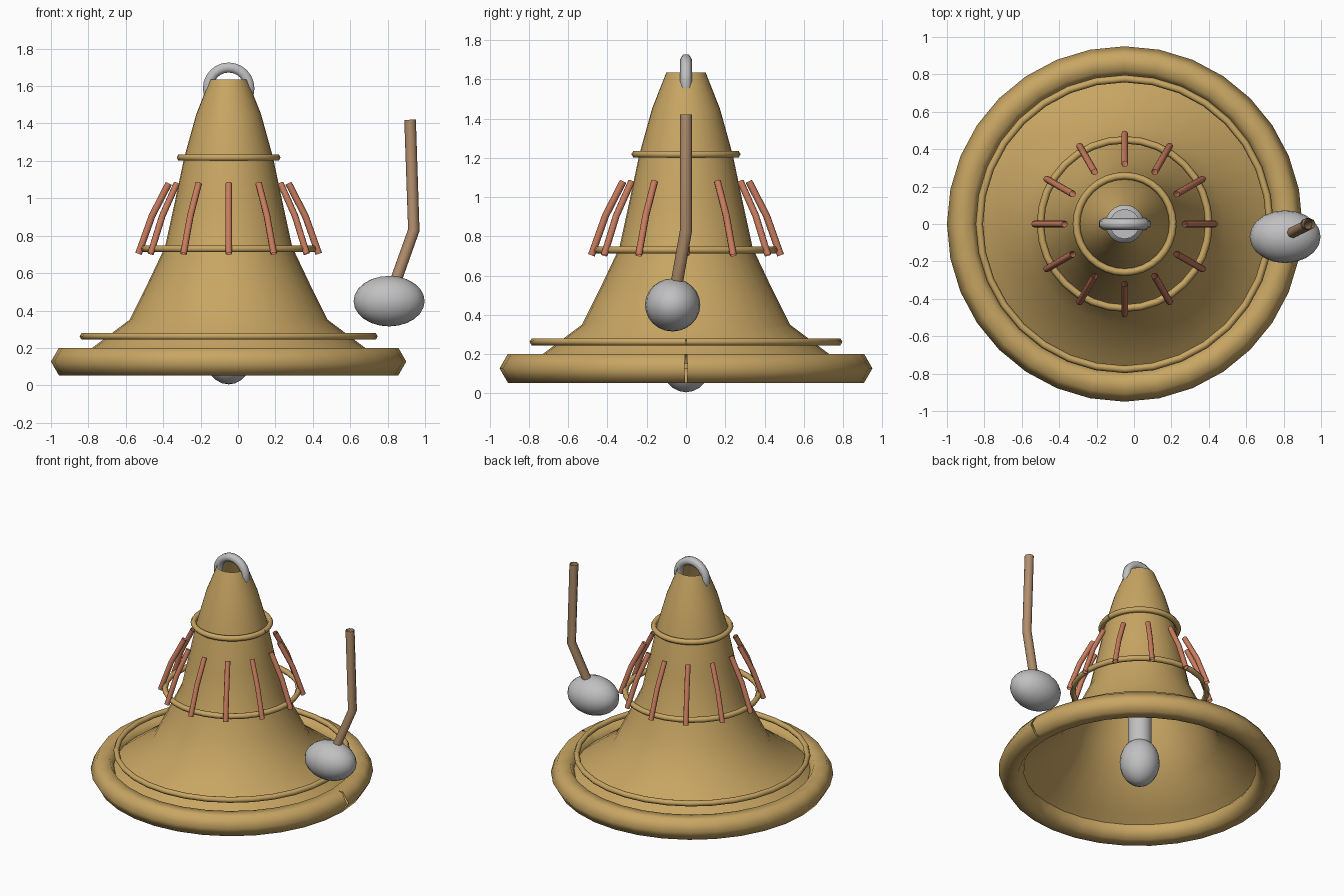
import bpy, bmesh, math
from mathutils import Vector

if "Cube" in bpy.data.objects:
    bpy.data.objects.remove(bpy.data.objects["Cube"])

CX = -0.05  # bell axis


def material(name, rgb):
    m = bpy.data.materials.new(name)
    m.diffuse_color = (*rgb, 1)
    m.use_nodes = True
    m.node_tree.nodes["Principled BSDF"].inputs["Base Color"].default_value = m.diffuse_color
    return m


BRASS = material("brass", (0.58, 0.38, 0.125))
COPPER = material("copper", (0.58, 0.20, 0.11))
STEEL = material("steel", (0.53, 0.53, 0.54))
WOOD = material("wood", (0.44, 0.27, 0.15))


def finish(name, bm, mat, angle=65):
    me = bpy.data.meshes.new(name)
    bm.normal_update()
    bm.to_mesh(me)
    bm.free()
    ob = bpy.data.objects.new(name, me)
    bpy.context.collection.objects.link(ob)
    me.materials.append(mat)
    bpy.ops.object.select_all(action='DESELECT')
    ob.select_set(True)
    bpy.context.view_layer.objects.active = ob
    bpy.ops.object.shade_smooth_by_angle(angle=math.radians(angle))
    return ob


def tube(bm, path, r, sides=6, ref=(0, 0, 1), phase=0.0):
    """Open-ended tube swept along a planar path."""
    pts = [Vector(p) for p in path]
    rings = []
    for i, p in enumerate(pts):
        a = (p - pts[i - 1]).normalized() if i else None
        b = (pts[i + 1] - p).normalized() if i < len(pts) - 1 else None
        t = ((a or b) + (b or a)).normalized()
        side = Vector(ref).cross(t).normalized()
        up = t.cross(side)
        ring = []
        for k in range(sides):
            ang = phase + 2 * math.pi * k / sides
            ring.append(bm.verts.new(p + (side * math.cos(ang) + up * math.sin(ang)) * r))
        rings.append(ring)
    for q, s in zip(rings, rings[1:]):
        for k in range(sides):
            n = (k + 1) % sides
            bm.faces.new((q[k], q[n], s[n], s[k]))


def lathe(bm, profile, segs=32):
    """Revolve (radius, height) points round the bell axis."""
    rings = [[bm.verts.new((CX + r * math.cos(2 * math.pi * k / segs),
                            r * math.sin(2 * math.pi * k / segs), z))
              for k in range(segs)] for r, z in profile]
    for q, s in zip(rings, rings[1:]):
        for k in range(segs):
            n = (k + 1) % segs
            bm.faces.new((q[k], q[n], s[n], s[k]))
    return rings


def hoop(name, radius, z, thick):
    bm = bmesh.new()
    path = [(CX + radius * math.cos(2 * math.pi * i / 32),
             radius * math.sin(2 * math.pi * i / 32), z) for i in range(33)]
    tube(bm, path, thick)
    finish(name, bm, BRASS)


def ball(name, centre, scale):
    bm = bmesh.new()
    bmesh.ops.create_uvsphere(bm, u_segments=20, v_segments=12, radius=1)
    for v in bm.verts:
        v.co = Vector([c + s * x for c, s, x in zip(centre, scale, v.co)])
    finish(name, bm, STEEL)


# Hollow bell, open at the crown and the mouth
bm = bmesh.new()
lathe(bm, [(0.83, 0.125), (0.73, 0.2), (0.53, 0.35), (0.435, 0.54), (0.34, 0.74),
           (0.29, 0.97), (0.237, 1.22), (0.173, 1.45), (0.10, 1.635)])
finish("bell_body", bm, BRASS)

# Rim and decorative hoops
hoop("bell_rim", 0.865, 0.127, 0.085)
hoop("lower_hoop", 0.777, 0.262, 0.02)
hoop("middle_hoop", 0.45, 0.73, 0.02)
hoop("upper_hoop", 0.258, 1.218, 0.02)

# Twelve bent rods around the waist
bm = bmesh.new()
for i in range(12):
    a = math.pi * i / 6
    c, s = math.cos(a), math.sin(a)
    tube(bm, [(CX + r * c, r * s, z) for r, z in ((0.482, 0.703), (0.41, 0.905), (0.32, 1.08))],
         0.018, 8, ref=(-s, c, 0))
finish("waist_rods", bm, COPPER)

# Hanging loop on the crown
bm = bmesh.new()
tube(bm, [(CX + 0.111 * math.cos(a), 0, 1.588 + 0.111 * math.sin(a))
          for a in (math.radians(-15 + 210 * i / 14) for i in range(15))],
     0.031, 6, ref=(0, 1, 0), phase=math.pi / 6)
finish("hanging_loop", bm, STEEL)

# Clapper inside the bell
ball("clapper_ball", (CX, 0, 0.177), (0.135, 0.135, 0.172))
bm = bmesh.new()
top = lathe(bm, [(0.08, 0.2), (0.08, 1.1)], 16)[-1]
bm.faces.new(top)
finish("clapper_shaft", bm, STEEL)

# Mallet beside the bell
ball("mallet_head", (0.808, -0.068, 0.45), (0.19, 0.141, 0.135))
bm = bmesh.new()
tube(bm, [(0.808, -0.065, 0.46), (0.94, 0.0, 0.83), (0.92, 0.0, 1.42)], 0.031, 8, ref=(0, 1, 0))
finish("mallet_handle", bm, WOOD)
